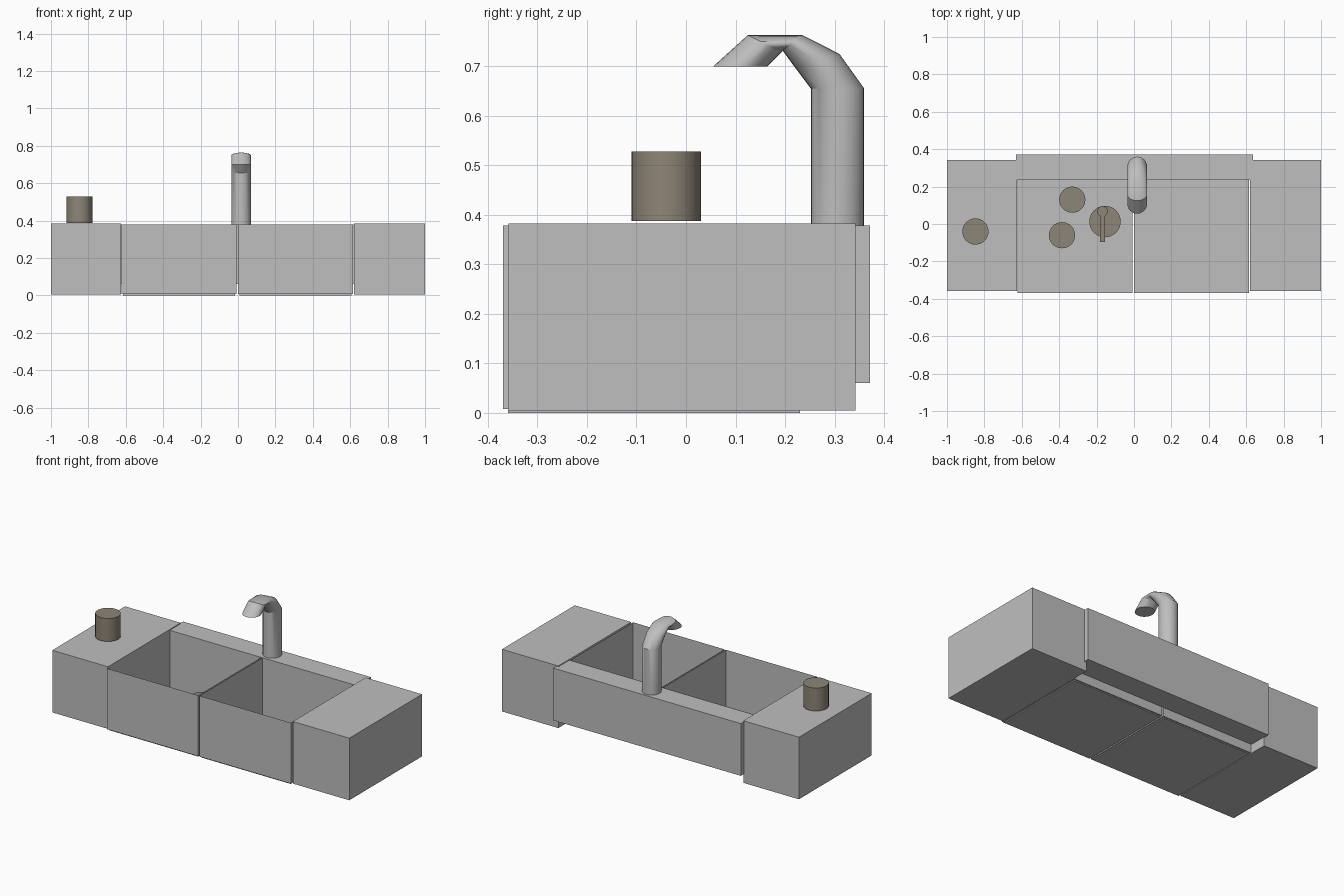
import bpy, bmesh, math

if "Cube" in bpy.data.objects:
    bpy.data.objects.remove(bpy.data.objects["Cube"])


def material(name, rgb):
    m = bpy.data.materials.new(name)
    m.diffuse_color = (*rgb, 1)
    m.use_nodes = True
    m.node_tree.nodes["Principled BSDF"].inputs["Base Color"].default_value = m.diffuse_color
    return m


GREY = material("steel_grey", (0.52, 0.52, 0.52))
BROWN = material("earthen_brown", (0.27, 0.235, 0.18))


def finish(name, bm, mat, smooth=False):
    bmesh.ops.recalc_face_normals(bm, faces=bm.faces)
    me = bpy.data.meshes.new(name)
    bm.to_mesh(me)
    bm.free()
    me.materials.append(mat)
    ob = bpy.data.objects.new(name, me)
    bpy.context.collection.objects.link(ob)
    if smooth:
        bpy.ops.object.select_all(action='DESELECT')
        ob.select_set(True)
        bpy.context.view_layer.objects.active = ob
        bpy.ops.object.shade_smooth_by_angle(angle=math.radians(30))
    return ob


def box(name, x, y, z, mat=GREY, open_top=False):
    bm = bmesh.new()
    bmesh.ops.create_cube(bm, size=1)
    for v in bm.verts:
        for i, (a, b) in enumerate((x, y, z)):
            v.co[i] = a if v.co[i] < 0 else b
    if open_top:
        top = [f for f in bm.faces if f.normal.z > 0.9]
        bmesh.ops.delete(bm, geom=top, context='FACES_ONLY')
    return finish(name, bm, mat)


def cylinder(name, x, y, r, z0, z1, mat=BROWN):
    bm = bmesh.new()
    bmesh.ops.create_cone(bm, cap_ends=True, segments=32, radius1=r, radius2=r, depth=z1 - z0)
    bmesh.ops.translate(bm, vec=(x, y, (z0 + z1) / 2), verts=bm.verts)
    return finish(name, bm, mat, True)


# side counters
box("left_counter", (-1, -0.625), (-0.358, 0.342), (0.005, 0.383))
box("right_counter", (0.62, 1), (-0.358, 0.342), (0.005, 0.383))

# open basins, each with a thin base plate
for side, x0, x1 in (("left", -0.622, -0.009), ("right", 0.0, 0.615)):
    box(side + "_basin", (x0, x1), (-0.37, 0.234), (0.008, 0.378), open_top=True)
    box(side + "_base_plate", (x0 + 0.008, x1 - 0.008), (-0.36, 0.23), (0, 0.006))

# ledge behind the basins
box("back_ledge", (-0.63, 0.635), (0.236, 0.372), (0.06, 0.378))

# faucet: rings given by their outer and inner points in side view
rings = [((0.36, 0.375), (0.252, 0.375)),
         ((0.36, 0.655), (0.252, 0.655)),
         ((0.31, 0.725), (0.222, 0.695)),
         ((0.235, 0.763), (0.195, 0.732)),
         ((0.125, 0.763), (0.193, 0.728)),
         ((0.055, 0.70), (0.165, 0.70))]
SIDES = 24
bm = bmesh.new()
loops = []
for (oy, oz), (iy, iz) in rings:
    loop = []
    for k in range(SIDES):
        a = math.tau * k / SIDES
        t = (1 + math.cos(a)) / 2
        loop.append(bm.verts.new((0.017 + 0.053 * math.sin(a),
                                  iy + (oy - iy) * t, iz + (oz - iz) * t)))
    loops.append(loop)
for a, b in zip(loops, loops[1:]):
    for k in range(SIDES):
        n = (k + 1) % SIDES
        bm.faces.new((a[k], a[n], b[n], b[k]))
bm.faces.new(loops[0])
bm.faces.new(loops[-1])
finish("faucet", bm, GREY, True)

# crockery: one cup on the counter, the rest in the left basin
cylinder("counter_cup", -0.848, -0.04, 0.07, 0.388, 0.528)
cylinder("basin_cup_back", -0.33, 0.13, 0.07, 0.01, 0.09)
cylinder("basin_cup_front", -0.385, -0.06, 0.07, 0.01, 0.09)
cylinder("basin_bowl", -0.155, 0.013, 0.084, 0.01, 0.07)

# spoon resting on the bowl
box("spoon_handle", (-0.181, -0.156), (-0.095, 0.06), (0.07, 0.08), BROWN)
cylinder("spoon_head", -0.168, 0.068, 0.028, 0.071, 0.083)
